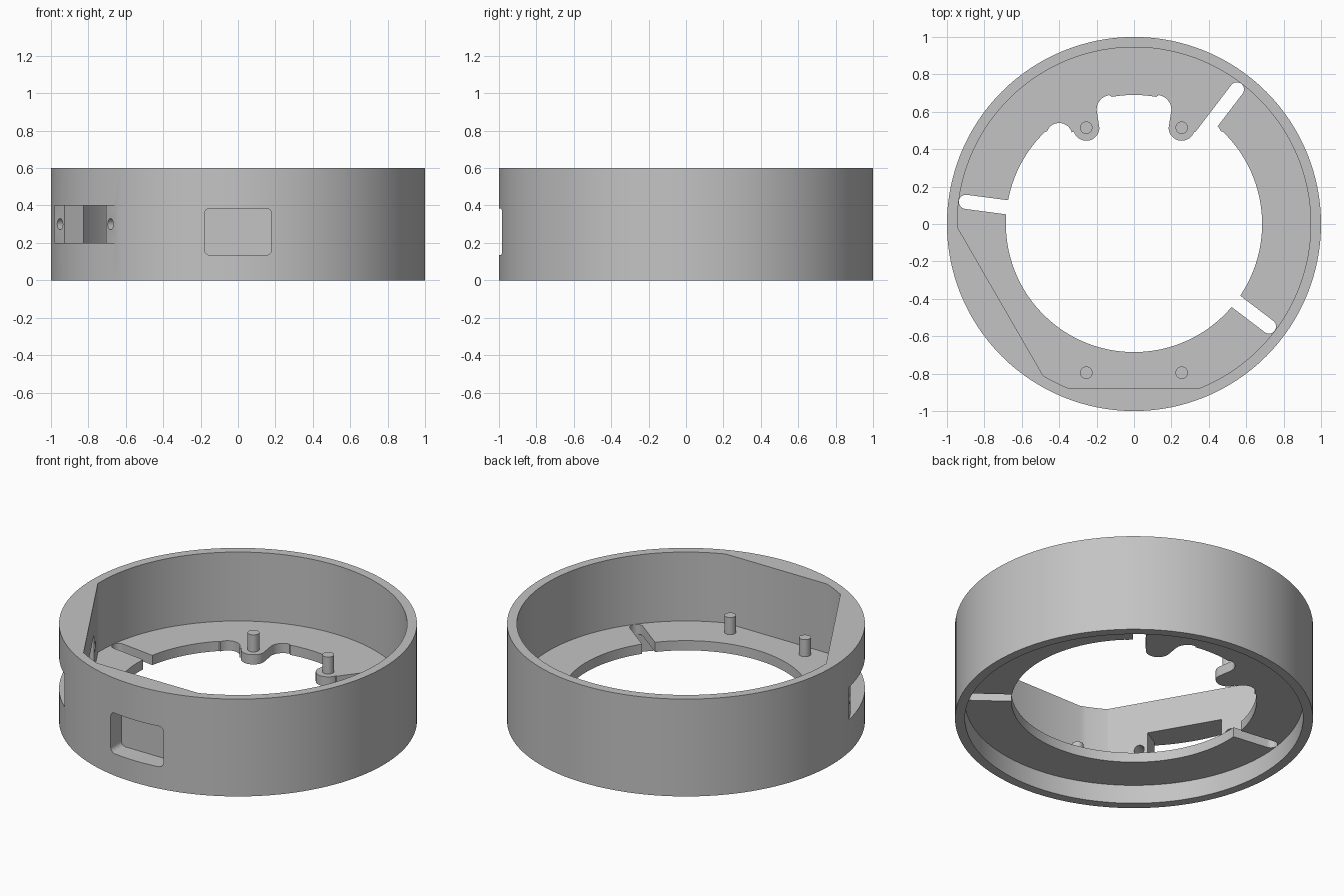
import bpy, bmesh
from math import sin, cos, radians
from mathutils import Matrix, Vector

cube = bpy.data.objects.get("Cube")
if cube:
    bpy.data.objects.remove(cube, do_unlink=True)

WALL, FLOOR_LOW, FLOOR_TOP, HEIGHT = 0.945, 0.115, 0.175, 0.6

grey = bpy.data.materials.new("grey plastic")
grey.use_nodes = True
grey.diffuse_color = (0.55, 0.55, 0.55, 1)
grey.node_tree.nodes["Principled BSDF"].inputs["Base Color"].default_value = grey.diffuse_color


def arc(cx, cy, r, a0, a1, n):
    """Points along an arc, angles in degrees."""
    angles = [radians(a0 + (a1 - a0) * i / n) for i in range(n + 1)]
    return [(cx + r * cos(a), cy + r * sin(a)) for a in angles]


def circle(r, n=128, cx=0, cy=0):
    return arc(cx, cy, r, 0, 360, n)[:-1]


def rect(x0, x1, y0, y1):
    return [(x0, y0), (x1, y0), (x1, y1), (x0, y1)]


def prism(name, outline, z0, z1, matrix=Matrix()):
    """Extrude a flat outline along local z."""
    bm = bmesh.new()
    face = bm.faces.new([bm.verts.new((x, y, z0)) for x, y in outline])
    top = bmesh.ops.extrude_face_region(bm, geom=[face])["geom"]
    verts = [v for v in top if isinstance(v, bmesh.types.BMVert)]
    bmesh.ops.translate(bm, verts=verts, vec=Vector((0, 0, z1 - z0)))
    bmesh.ops.recalc_face_normals(bm, faces=bm.faces)
    bm.transform(matrix)
    mesh = bpy.data.meshes.new(name)
    bm.to_mesh(mesh)
    bm.free()
    mesh.materials.append(grey)
    obj = bpy.data.objects.new(name, mesh)
    bpy.context.collection.objects.link(obj)
    return obj


def activate(obj):
    bpy.ops.object.select_all(action='DESELECT')
    obj.select_set(True)
    bpy.context.view_layer.objects.active = obj


def cut(obj, cutter):
    mod = obj.modifiers.new("cut", 'BOOLEAN')
    mod.operation, mod.solver, mod.object = 'DIFFERENCE', 'EXACT', cutter
    cutter.hide_render = True
    activate(obj)
    bpy.ops.object.modifier_apply(modifier=mod.name)
    bpy.data.objects.remove(cutter, do_unlink=True)


# Round housing
housing = prism("housing", circle(1), 0, HEIGHT)

# Upper cavity with a flat front and a flat diagonal side
cavity = arc(0, 0, WALL, 291.4, 540.93, 90) + arc(0, 0, WALL, 239.07, 248.6, 4)
cut(housing, prism("cavity_cutter", cavity, FLOOR_TOP, 1))

# Shallow round recess underneath
cut(housing, prism("base_recess_cutter", circle(WALL), -0.2, FLOOR_LOW))

# Floor opening with two rounded tabs at the back
half = (arc(0, 0, 0.685, -90, 46, 50)
        + arc(0.40, 0.47, 0.07, 20, 163, 14)
        + arc(0.255, 0.515, 0.07, -20, -178, 16)
        + arc(0.12, 0.61, 0.08, 0, 82, 10)
        + arc(0, 0, 0.69, 80, 90, 4))
opening = half + [(-x, y) for x, y in reversed(half[1:-1])]
cut(housing, prism("opening_cutter", opening, 0.05, 0.25))

# Three radial round-ended slots in the floor
slot = [(0.5, -0.038)] + arc(0.906, 0, 0.038, -90, 90, 14) + [(0.5, 0.038)]
for angle in (52.6, 172.5, -37.2):
    turn = Matrix.Rotation(radians(angle), 4, 'Z')
    cut(housing, prism("slot_cutter", slot, 0.08, FLOOR_TOP + 0.02, turn))

# Front window with rounded corners
r = 0.03
window = (arc(0.18 - r, 0.385 - r, r, 0, 90, 6) + arc(r - 0.18, 0.385 - r, r, 90, 180, 6)
          + arc(r - 0.18, 0.135 + r, r, 180, 270, 6) + arc(0.18 - r, 0.135 + r, r, 270, 360, 6))
cut(housing, prism("window_cutter", window, 0.88, 1.1, Matrix.Rotation(radians(90), 4, 'X')))

# Flat seat, port and screw holes through the diagonal side
side = Matrix.Rotation(radians(210), 4, 'Z')
cut(housing, prism("port_seat_cutter", rect(0.943, 1.2, -0.5, 0.5), 0.2, 0.4, side))
cut(housing, prism("port_cutter", rect(0.7, 1.2, -0.22, 0.22), 0.2, 0.4, side))
for s in (-0.27, 0.27):
    place = side @ Matrix.Translation((0, s, 0.3)) @ Matrix.Rotation(radians(90), 4, 'Y')
    cut(housing, prism("screw_hole_cutter", circle(0.03, 24), 0.7, 1.1, place))

# Four locating pins on the floor
parts = [housing]
for x in (-0.255, 0.255):
    for label, y in (("back", 0.515), ("front", -0.795)):
        name = label + ("_left_pin" if x > 0 else "_right_pin")
        parts.append(prism(name, circle(0.033, 32, x, y), FLOOR_TOP - 0.01, 0.28))

for part in parts:
    activate(part)
    bpy.ops.object.shade_smooth_by_angle(angle=radians(25))
